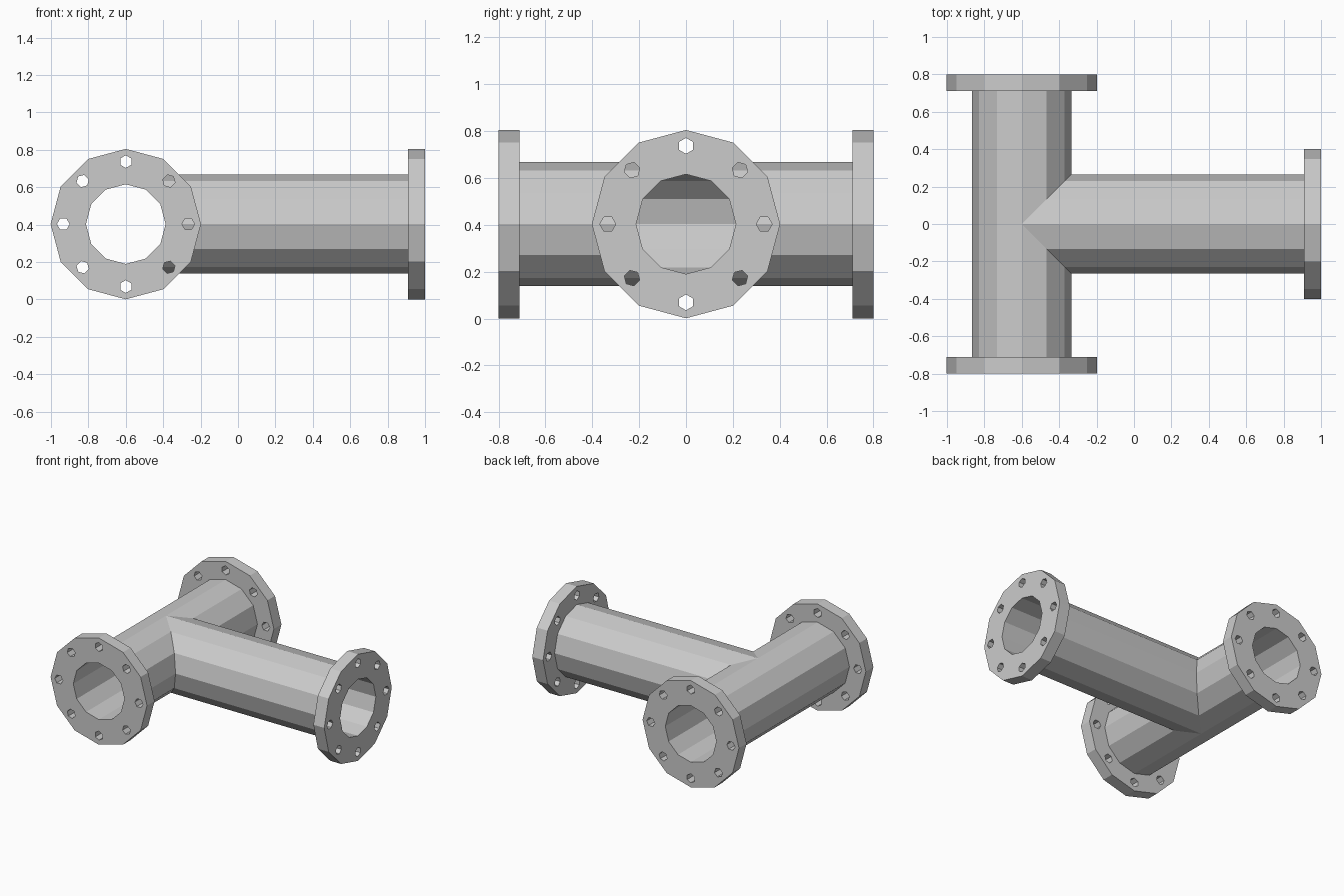
import bpy, bmesh
from math import cos, sin, pi
from mathutils import Matrix, Vector

if "Cube" in bpy.data.objects:
    bpy.data.objects.remove(bpy.data.objects["Cube"])

SIDES = 12
CENTER = Vector((-0.6, 0, 0.403))   # where the two pipe axes cross
R_OUT, R_IN, R_FLANGE = 0.265, 0.213, 0.402
THICK = 0.09


def ngon(n, r, cx=0, cy=0, turn=0):
    return [(cx + r * cos(turn + 2 * pi * i / n), cy + r * sin(turn + 2 * pi * i / n))
            for i in range(n)]


def finish(bm, name):
    bmesh.ops.remove_doubles(bm, verts=bm.verts, dist=1e-4)
    bmesh.ops.recalc_face_normals(bm, faces=bm.faces)
    mesh = bpy.data.meshes.new(name)
    bm.to_mesh(mesh)
    bm.free()
    for p in mesh.polygons:
        p.use_smooth = False
    ob = bpy.data.objects.new(name, mesh)
    bpy.context.collection.objects.link(ob)
    return ob


def skin(bm, ring_a, ring_b):
    for i in range(SIDES):
        j = (i + 1) % SIDES
        bm.faces.new((ring_a[i], ring_a[j], ring_b[j], ring_b[i]))


# Tee pipe: three hollow arms mitred where they meet
def add_arm(bm, end, mitre):
    rims = []
    for r in (R_OUT, R_IN):
        prof = ngon(SIDES, r)
        rim = [bm.verts.new(CENTER + end(a, h)) for a, h in prof]
        joint = [bm.verts.new(CENTER + mitre(a, h)) for a, h in prof]
        skin(bm, rim, joint)
        rims.append(rim)
    skin(bm, *rims)


bm = bmesh.new()
for s in (-1, 1):
    add_arm(bm, lambda a, h: Vector((a, s * (0.8 - THICK), h)),
            lambda a, h: Vector((a, s * max(0, a), h)))
add_arm(bm, lambda a, h: Vector((1.6 - THICK, a, h)),
        lambda a, h: Vector((abs(a), a, h)))
finish(bm, "tee_pipe")


# Flanges: flat ring with eight six-sided bolt holes
def add_flange(name, offset, spin):
    loops = [ngon(SIDES, R_FLANGE), ngon(SIDES, R_IN)]
    for k in range(8):
        t = k * pi / 4
        d = 0.334 if k % 2 == 0 else 0.326
        loops.append(ngon(6, 0.034, d * cos(t), d * sin(t), t))
    curve = bpy.data.curves.new(name + "_outline", 'CURVE')
    curve.dimensions = '2D'
    curve.fill_mode = 'BOTH'
    curve.extrude = THICK / 2
    for pts in loops:
        sp = curve.splines.new('POLY')
        sp.points.add(len(pts) - 1)
        for p, (x, y) in zip(sp.points, pts):
            p.co = (x, y, 0, 1)
        sp.use_cyclic_u = True
    helper = bpy.data.objects.new(name + "_outline", curve)
    bpy.context.collection.objects.link(helper)
    mesh = bpy.data.meshes.new_from_object(helper)
    bpy.data.objects.remove(helper)
    bm = bmesh.new()
    bm.from_mesh(mesh)
    bm.transform(Matrix.Translation(CENTER + Vector(offset))
                 @ Matrix.Rotation(spin, 4, 'Z') @ Matrix.Rotation(pi / 2, 4, 'X'))
    finish(bm, name)


add_flange("front_flange", (0, -0.8 + THICK / 2, 0), 0)
add_flange("back_flange", (0, 0.8 - THICK / 2, 0), 0)
add_flange("branch_flange", (1.6 - THICK / 2, 0, 0), pi / 2)
